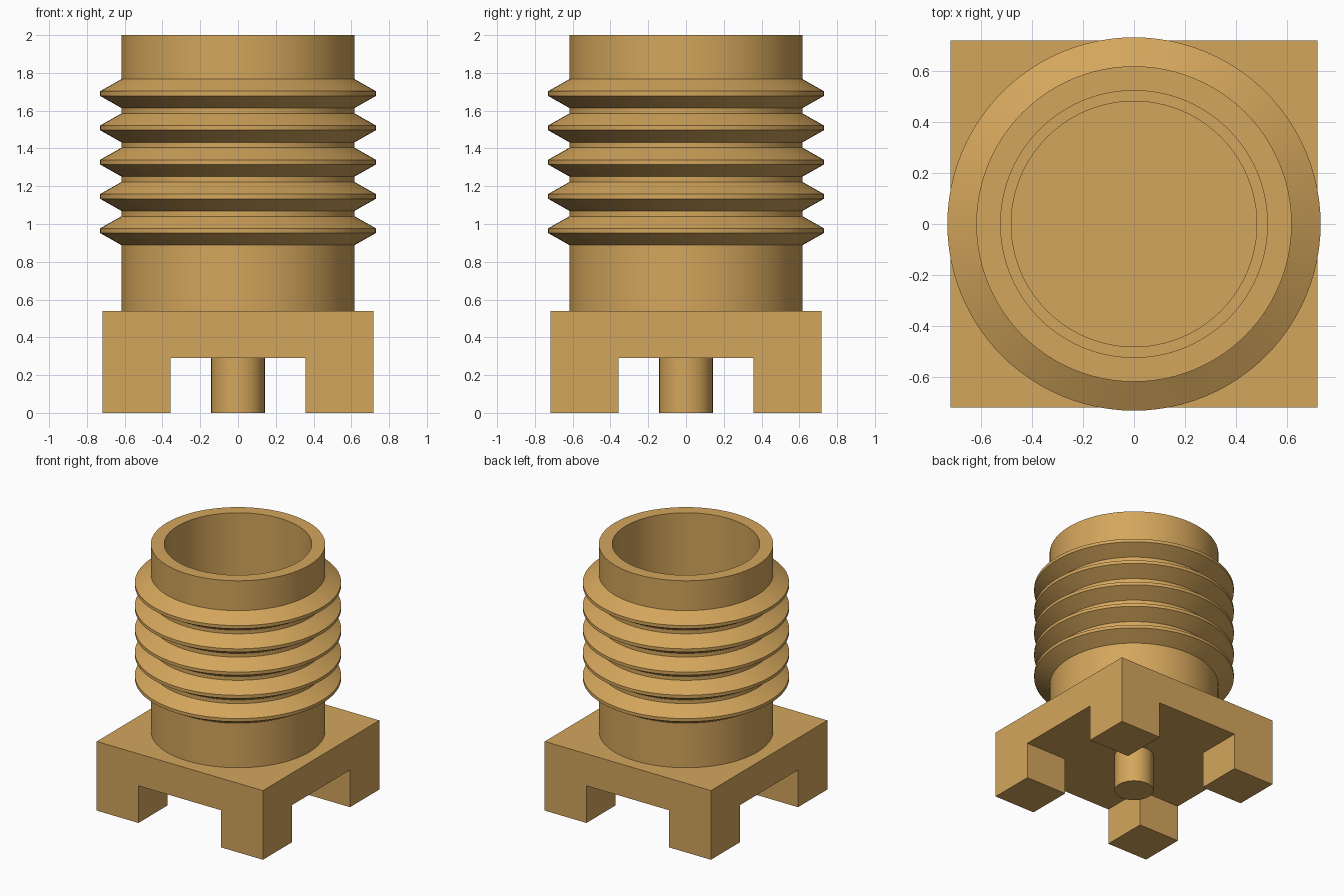
import bpy, bmesh, math

if "Cube" in bpy.data.objects:
    bpy.data.objects.remove(bpy.data.objects["Cube"], do_unlink=True)

# Single brass colour
brass = bpy.data.materials.new("brass")
brass.use_nodes = True
COLOUR = (0.658, 0.381, 0.107, 1.0)
brass.diffuse_color = COLOUR
brass.node_tree.nodes["Principled BSDF"].inputs["Base Color"].default_value = COLOUR


def finish(name, bm, smooth=False):
    """Turn a bmesh into a coloured object."""
    bmesh.ops.recalc_face_normals(bm, faces=bm.faces)
    mesh = bpy.data.meshes.new(name)
    bm.to_mesh(mesh)
    bm.free()
    mesh.materials.append(brass)
    obj = bpy.data.objects.new(name, mesh)
    bpy.context.collection.objects.link(obj)
    if smooth:
        bpy.ops.object.select_all(action='DESELECT')
        obj.select_set(True)
        bpy.context.view_layer.objects.active = obj
        bpy.ops.object.shade_smooth_by_angle(angle=math.radians(30))
    return obj


def lathe(name, profile, segments=96):
    """Revolve an (r, z) profile that starts and ends on the z axis."""
    bm = bmesh.new()
    verts = [bm.verts.new((r, 0, z)) for r, z in profile]
    edges = [bm.edges.new(pair) for pair in zip(verts, verts[1:])]
    bmesh.ops.spin(bm, geom=verts + edges, cent=(0, 0, 0), axis=(0, 0, 1),
                   angle=2 * math.pi, steps=segments, use_merge=True)
    bmesh.ops.remove_doubles(bm, verts=bm.verts, dist=1e-5)
    return finish(name, bm, smooth=True)


# Square base with four corner legs
HALF, GAP, UNDER, TOP = 0.718, 0.357, 0.29, 0.54
bm = bmesh.new()
bmesh.ops.create_grid(bm, x_segments=3, y_segments=3, size=1)
for v in bm.verts:
    v.co.x = math.copysign(HALF if abs(v.co.x) > 0.6 else GAP, v.co.x)
    v.co.y = math.copysign(HALF if abs(v.co.y) > 0.6 else GAP, v.co.y)
    v.co.z = UNDER
underside = list(bm.faces)
corners = [f for f in underside
           if min(abs(f.calc_center_median().x), abs(f.calc_center_median().y)) > GAP]
slab = bmesh.ops.extrude_face_region(bm, geom=underside, use_keep_orig=True)
for v in [g for g in slab["geom"] if isinstance(g, bmesh.types.BMVert)]:
    v.co.z = TOP
for f in bmesh.ops.extrude_discrete_faces(bm, faces=corners)["faces"]:
    for v in f.verts:
        v.co.z = 0
bmesh.ops.recalc_face_normals(bm, faces=bm.faces)
bmesh.ops.dissolve_limit(bm, angle_limit=0.01, verts=bm.verts, edges=bm.edges)
finish("base_block", bm)

# Threaded barrel with a stepped bore
ROOT, CREST, PITCH, BORE, SEAT = 0.617, 0.73, 0.1815, 0.522, 0.48
profile = [(0, TOP), (ROOT, TOP)]
for i in range(5):
    z = 0.888 + i * PITCH
    profile += [(ROOT, z), (CREST, z + 0.064), (CREST, z + 0.089), (ROOT, z + 0.153)]
profile += [(ROOT, 2.0), (BORE, 2.0), (BORE, 1.3), (SEAT, 1.3), (SEAT, 0.6), (0, 0.6)]
lathe("threaded_barrel", profile)

# Centre contact pin under the base
PIN = 0.142
lathe("centre_pin", [(0, 0), (PIN, 0), (PIN, UNDER + 0.02), (0, UNDER + 0.02)], 64)
